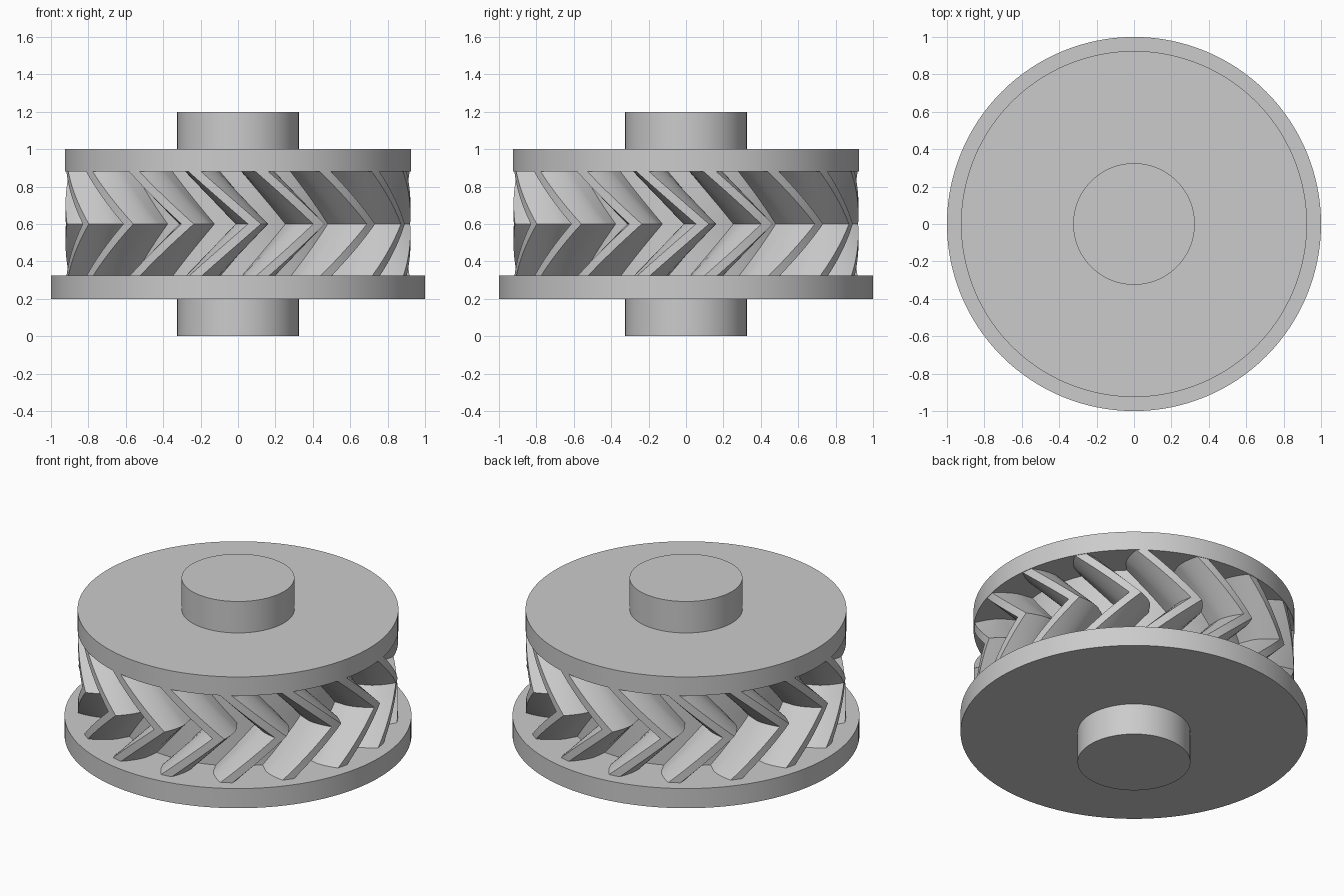
import bpy, bmesh, math

if "Cube" in bpy.data.objects:
    bpy.data.objects.remove(bpy.data.objects["Cube"])

steel = bpy.data.materials.new("steel grey")
steel.diffuse_color = (0.6, 0.6, 0.6, 1)
steel.use_nodes = True
steel.node_tree.nodes["Principled BSDF"].inputs["Base Color"].default_value = steel.diffuse_color


def finish(obj, name):
    obj.name = name
    obj.data.materials.append(steel)
    bpy.context.view_layer.objects.active = obj
    for o in bpy.context.selected_objects:
        o.select_set(False)
    obj.select_set(True)
    bpy.ops.object.shade_smooth_by_angle(angle=math.radians(25))


def disc(name, radius, z0, z1):
    bpy.ops.mesh.primitive_cylinder_add(vertices=128, radius=radius, depth=z1 - z0,
                                        location=(0, 0, (z0 + z1) / 2))
    finish(bpy.context.object, name)


# Shaft stubs and the two flanges
disc("lower_shaft", 0.325, 0.0, 0.2)
disc("lower_flange", 1.0, 0.2, 0.325)
disc("upper_flange", 0.925, 0.88, 1.0)
disc("upper_shaft", 0.325, 1.0, 1.2)

# Herringbone gear: involute tooth outline
TEETH = 16
TIP, PITCH, ROOT = 0.922, 0.82, 0.69
BASE = PITCH * math.cos(math.radians(20))
MID_ANGLE = math.radians(5.5 - 90)    # tooth centre at mid height
TWIST = math.radians(20)
Z0, ZM, Z1 = 0.325, 0.6, 0.88


def inv(r):
    a = math.acos(min(1, BASE / r))
    return math.tan(a) - a


def half_width(r):
    return math.pi / (2 * TEETH) + inv(PITCH) - inv(max(r, BASE))


radii = [ROOT] + [BASE + (TIP - BASE) * i / 6 for i in range(7)]
flank = [(r, half_width(r)) for r in radii]
land = [(TIP, 0.0)]
tooth = [(r, -a) for r, a in flank] + land + [(r, a) for r, a in reversed(flank)]
tooth.append((ROOT, math.pi / TEETH))    # middle of the gap
outline = [(r, a + 2 * math.pi * t / TEETH) for t in range(TEETH) for r, a in tooth]

# Stack twisted outlines, turning back on itself at mid height
bm = bmesh.new()
STEPS = 10
levels = [Z0 + (ZM - Z0) * i / STEPS for i in range(STEPS)]
levels += [ZM + (Z1 - ZM) * i / STEPS for i in range(STEPS + 1)]
rings = []
for z in levels:
    lag = TWIST * abs(z - ZM) / (Z1 - ZM)
    rings.append([bm.verts.new((r * math.cos(a + MID_ANGLE - lag),
                                r * math.sin(a + MID_ANGLE - lag), z))
                  for r, a in outline])
n = len(outline)
for lo, hi in zip(rings, rings[1:]):
    for i in range(n):
        j = (i + 1) % n
        bm.faces.new((lo[i], lo[j], hi[j], hi[i]))
bm.faces.new(list(reversed(rings[0])))
bm.faces.new(rings[-1])
mesh = bpy.data.meshes.new("herringbone_gear")
bm.to_mesh(mesh)
bm.free()
gear = bpy.data.objects.new("herringbone_gear", mesh)
bpy.context.collection.objects.link(gear)
finish(gear, "herringbone_gear")
